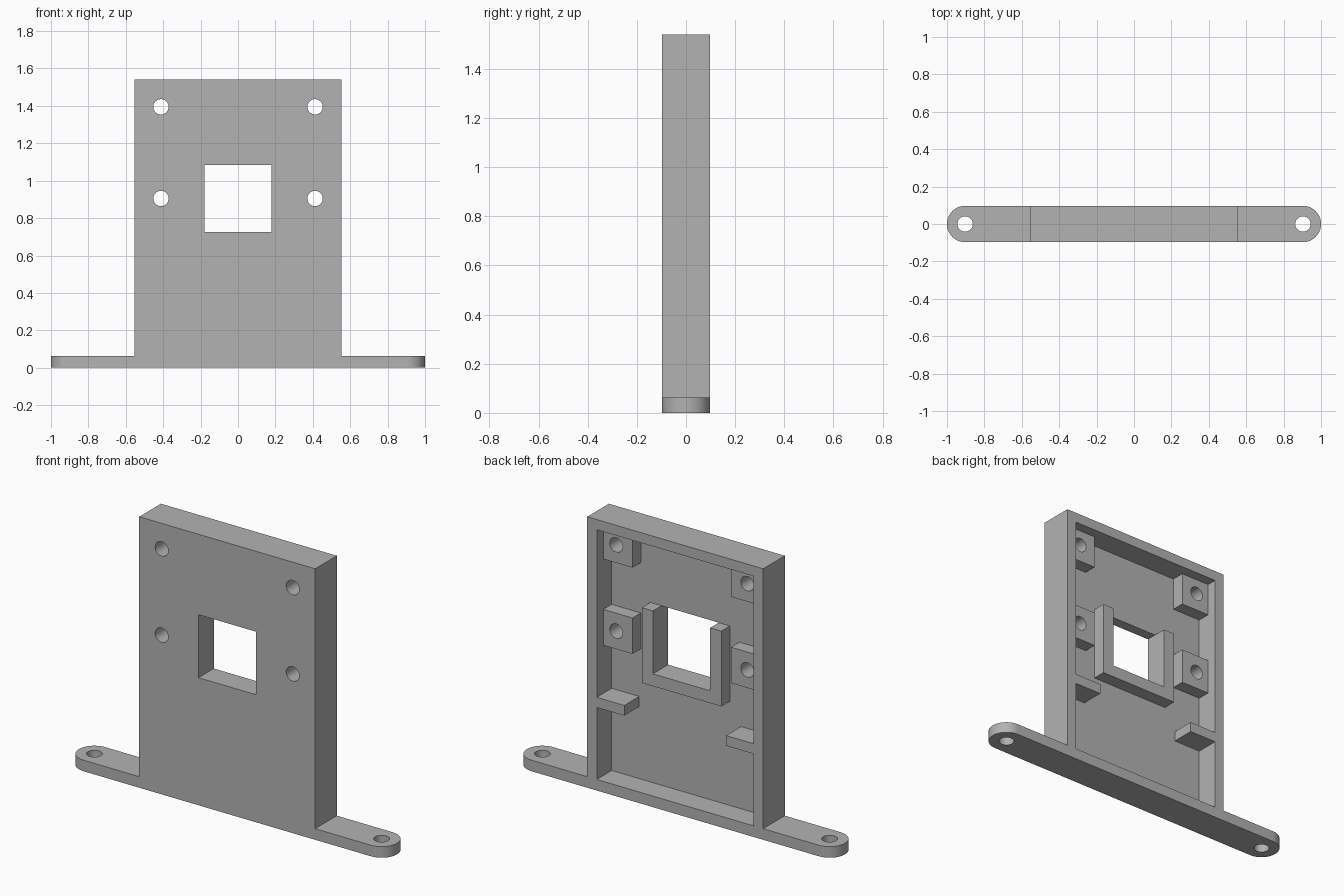
import bpy, bmesh, math
from mathutils import Matrix

if "Cube" in bpy.data.objects:
    bpy.data.objects.remove(bpy.data.objects["Cube"])

D = 0.097          # half depth of the part
FLOOR = 0.063      # thickness of the foot strip
SKIN = -0.037      # inner side of the front panel
HOLE_R = 0.041

grey = bpy.data.materials.new("plain grey")
grey.diffuse_color = (0.45, 0.45, 0.45, 1)
grey.use_nodes = True
grey.node_tree.nodes["Principled BSDF"].inputs["Base Color"].default_value = grey.diffuse_color


def new_object(name, bm):
    bmesh.ops.recalc_face_normals(bm, faces=bm.faces[:])
    mesh = bpy.data.meshes.new(name)
    bm.to_mesh(mesh)
    bm.free()
    mesh.materials.append(grey)
    obj = bpy.data.objects.new(name, mesh)
    bpy.context.collection.objects.link(obj)
    return obj


def box(name, x, y, z):
    """Box from (min, max) pairs."""
    bm = bmesh.new()
    bmesh.ops.create_cube(bm, size=2)
    for v in bm.verts:
        v.co = [r[1] if c > 0 else r[0] for c, r in zip(v.co, (x, y, z))]
    return new_object(name, bm)


def rod(name, centre, axis):
    """Cutter for a round hole along y or z."""
    bm = bmesh.new()
    turn = Matrix.Rotation(math.pi / 2, 4, 'X') if axis == 'Y' else Matrix()
    bmesh.ops.create_cone(bm, cap_ends=True, segments=48, radius1=HOLE_R, radius2=HOLE_R,
                          depth=1, matrix=Matrix.Translation(centre) @ turn)
    return new_object(name, bm)


def combine(target, other, operation):
    mod = target.modifiers.new(operation.lower(), 'BOOLEAN')
    mod.operation, mod.object, mod.solver = operation, other, 'EXACT'
    bpy.context.view_layer.objects.active = target
    bpy.ops.object.modifier_apply(modifier=mod.name)
    bpy.data.objects.remove(other)


# Foot strip with rounded ends
bm = bmesh.new()
outline = []
for side in (1, -1):
    for i in range(33):
        a = math.pi * (i / 32 - 0.5) + (0 if side > 0 else math.pi)
        outline.append(bm.verts.new((side * (1 - D) + D * math.cos(a), D * math.sin(a), 0)))
face = bm.faces.new(outline)
top = bmesh.ops.extrude_face_region(bm, geom=[face])["geom"]
for v in top:
    if isinstance(v, bmesh.types.BMVert):
        v.co.z = FLOOR
bracket = new_object("mounting_bracket", bm)

# Upright housing, hollow at the back
combine(bracket, box("housing", (-0.553, 0.553), (-D, D), (0, 1.54)), 'UNION')
combine(bracket, box("cavity", (-0.493, 0.493), (SKIN, 0.3), (FLOOR, 1.482)), 'DIFFERENCE')

# Raised surround of the window, open at the top
combine(bracket, box("window_surround", (-0.25, 0.25), (-0.06, 0.04), (0.655, 1.083)), 'UNION')
combine(bracket, box("window", (-0.18, 0.18), (-0.3, 0.3), (0.725, 1.083)), 'DIFFERENCE')

for s in (-1, 1):
    def span(a, b):
        return tuple(sorted((s * a, s * b)))
    # Screw bosses and their holes
    for z in (0.905, 1.395):
        combine(bracket, box("boss", span(0.31, 0.515), (-0.06, 0.038),
                             (z - 0.102, z + 0.102)), 'UNION')
        combine(bracket, rod("screw_hole", (s * 0.412, 0, z), 'Y'), 'DIFFERENCE')
    # Support ledge
    combine(bracket, box("ledge", span(0.32, 0.515), (-0.06, D), (0.472, 0.53)), 'UNION')
    # Foot hole
    combine(bracket, rod("foot_hole", (s * 0.903, 0, 0), 'Z'), 'DIFFERENCE')

bpy.ops.object.select_all(action='DESELECT')
bracket.select_set(True)
bpy.context.view_layer.objects.active = bracket
bpy.ops.object.shade_smooth_by_angle(angle=math.radians(30))
